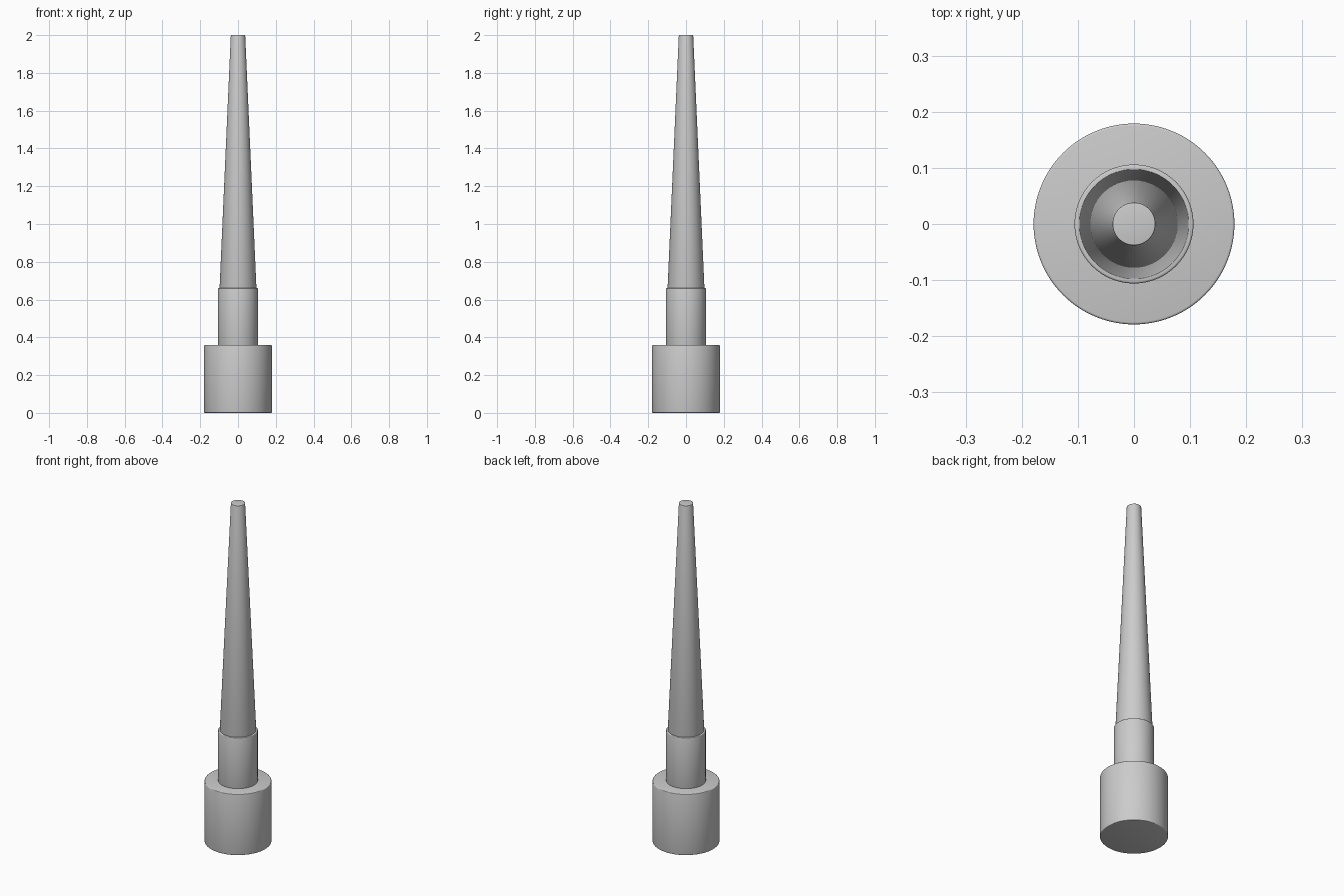
import bpy
import math

cube = bpy.data.objects.get("Cube")
if cube:
    bpy.data.objects.remove(cube, do_unlink=True)

grey = bpy.data.materials.new("light_grey")
grey.use_nodes = True
colour = (0.6, 0.6, 0.6, 1)
grey.diffuse_color = colour
grey.node_tree.nodes["Principled BSDF"].inputs["Base Color"].default_value = colour


def round_part(name, bottom, top, r_bottom, r_top, bevel):
    """Capped cylinder or taper with softly rounded rims."""
    bpy.ops.mesh.primitive_cone_add(
        vertices=96, radius1=r_bottom, radius2=r_top,
        depth=top - bottom, location=(0, 0, (bottom + top) / 2))
    part = bpy.context.object
    part.name = name
    part.data.materials.append(grey)
    mod = part.modifiers.new("rim", "BEVEL")
    mod.width = bevel
    mod.segments = 3
    mod.limit_method = "ANGLE"
    mod.angle_limit = math.radians(40)
    bpy.ops.object.modifier_apply(modifier=mod.name)
    bpy.ops.object.shade_smooth_by_angle(angle=math.radians(35))
    return part


# Wide base, narrower collar, long tapering shaft
round_part("base", 0, 0.36, 0.179, 0.179, 0.004)
round_part("collar", 0.355, 0.66, 0.106, 0.106, 0.004)
round_part("tapered_shaft", 0.65, 2.0, 0.098, 0.038, 0.002)
